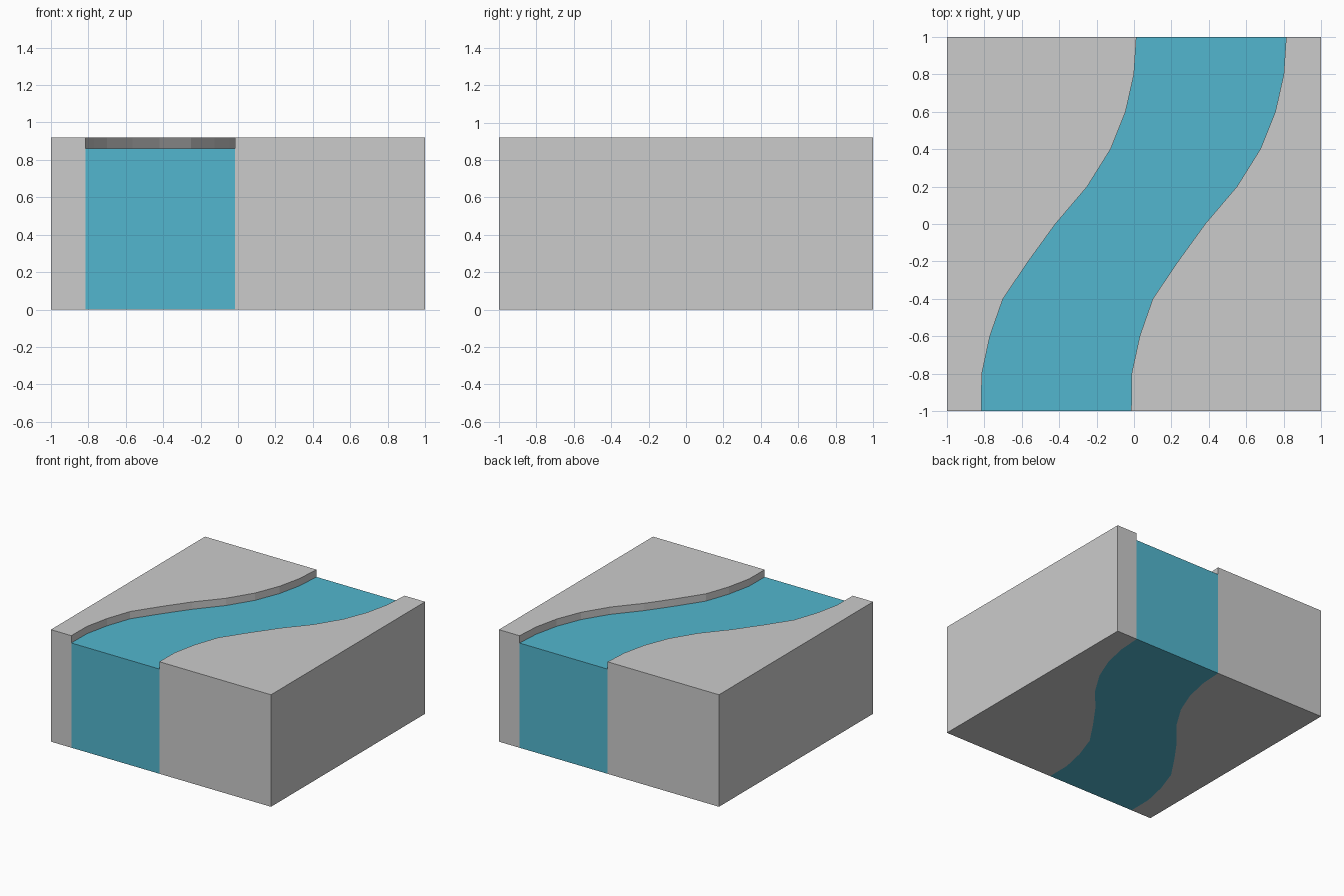
import bpy, bmesh

if "Cube" in bpy.data.objects:
    bpy.data.objects.remove(bpy.data.objects["Cube"])

BANK_H, WATER_H, HALF_W = 0.92, 0.86, 0.4
# River centre line, one x per 0.2 step in y
CENTRE = [-0.415, -0.413, -0.37, -0.30, -0.165, -0.02, 0.15, 0.275, 0.355, 0.40, 0.413]
ys = [-1 + 0.2 * i for i in range(11)]
left_edge = [(x - HALF_W, y) for x, y in zip(CENTRE, ys)]
right_edge = [(x + HALF_W, y) for x, y in zip(CENTRE, ys)]


def material(name, colour):
    m = bpy.data.materials.new(name)
    m.diffuse_color = (*colour, 1)
    m.use_nodes = True
    m.node_tree.nodes["Principled BSDF"].inputs["Base Color"].default_value = m.diffuse_color
    return m


def prism(name, outline, height, mat):
    """Extrude a counter-clockwise outline up from the ground."""
    bm = bmesh.new()
    face = bm.faces.new([bm.verts.new((x, y, 0)) for x, y in outline])
    ext = bmesh.ops.extrude_face_region(bm, geom=[face], use_keep_orig=True)
    top = [v for v in ext["geom"] if isinstance(v, bmesh.types.BMVert)]
    bmesh.ops.translate(bm, verts=top, vec=(0, 0, height))
    bmesh.ops.recalc_face_normals(bm, faces=bm.faces[:])
    mesh = bpy.data.meshes.new(name)
    bm.to_mesh(mesh)
    bm.free()
    mesh.materials.append(mat)
    obj = bpy.data.objects.new(name, mesh)
    bpy.context.collection.objects.link(obj)
    return obj


stone = material("bank grey", (0.6, 0.6, 0.6))
blue = material("water blue", (0.085, 0.47, 0.62))

# Two banks with the lower river between them
prism("left_bank", [(-1, -1)] + left_edge + [(-1, 1)], BANK_H, stone)
prism("right_bank", right_edge[::-1] + [(1, -1), (1, 1)], BANK_H, stone)
prism("river", left_edge[::-1] + right_edge, WATER_H, blue)
